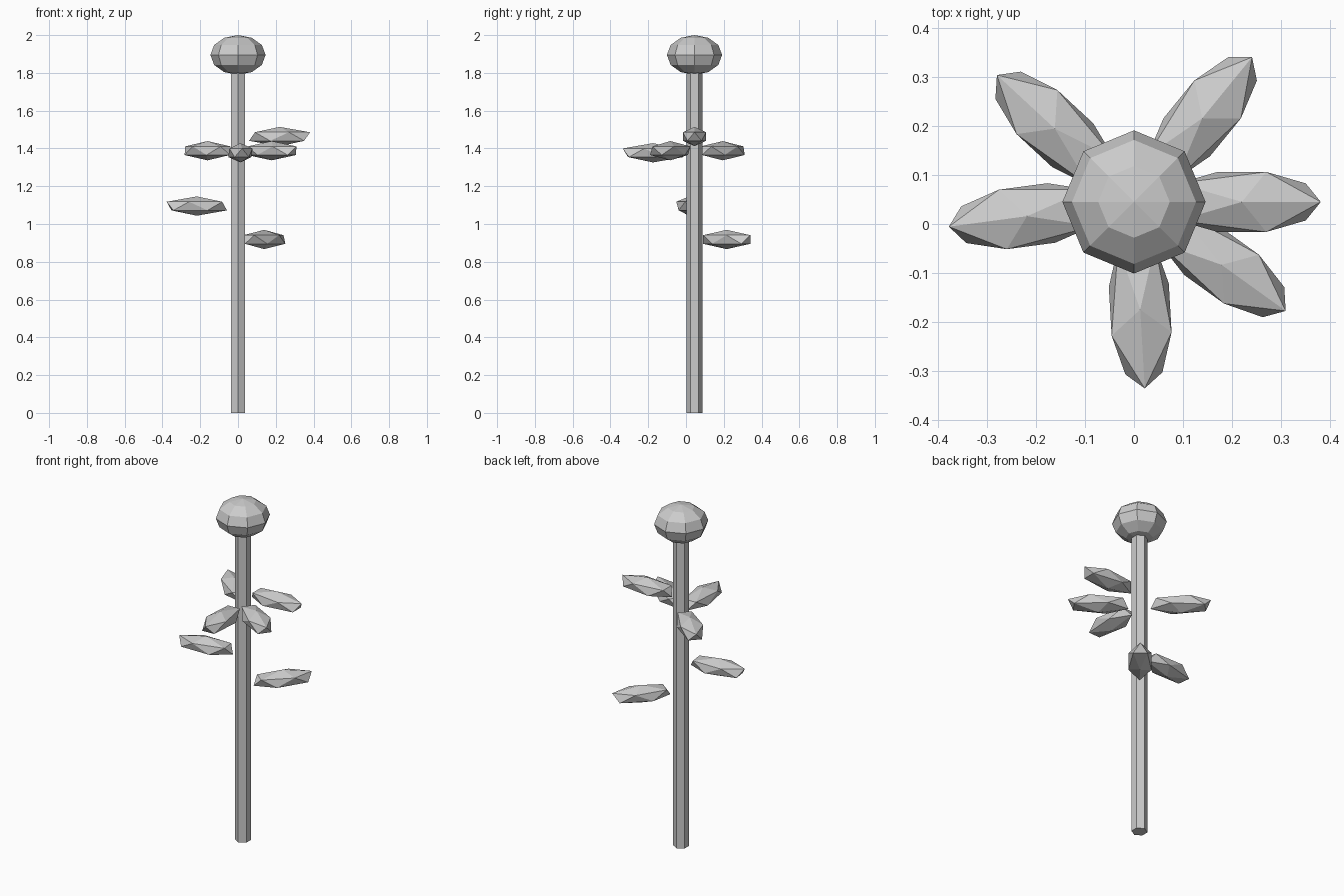
import bpy
import math

if "Cube" in bpy.data.objects:
    bpy.data.objects.remove(bpy.data.objects["Cube"])

STEM_Y = 0.045

# Hexagonal stem
STEM_H = 1.80
bpy.ops.mesh.primitive_cylinder_add(vertices=6, radius=0.043, depth=STEM_H,
                                    location=(0, STEM_Y, STEM_H / 2))
bpy.context.object.name = "stem"

# Flattened low-poly flower head
bpy.ops.mesh.primitive_uv_sphere_add(segments=8, ring_count=6, radius=1,
                                     location=(0, STEM_Y, 1.895))
head = bpy.context.object
head.name = "flower_head"
head.scale = (0.146, 0.146, 0.105)


# Leaf: a stretched icosahedron pointing away from the stem
def add_leaf(index, angle, z, reach=0.22):
    a = math.radians(angle)
    bpy.ops.mesh.primitive_ico_sphere_add(
        subdivisions=1, radius=1, rotation=(0, 0, a),
        location=(reach * math.cos(a), STEM_Y + reach * math.sin(a), z))
    leaf = bpy.context.object
    leaf.name = f"leaf_{index}"
    leaf.scale = (0.18, 0.072, 0.051)


# Leaves around the stem: direction in degrees, height
LEAVES = [(0, 1.463), (50.8, 0.918), (137.2, 1.388),
          (187.6, 1.095), (273.3, 1.377), (324.3, 1.388)]
for i, (angle, z) in enumerate(LEAVES, 1):
    add_leaf(i, angle, z)
